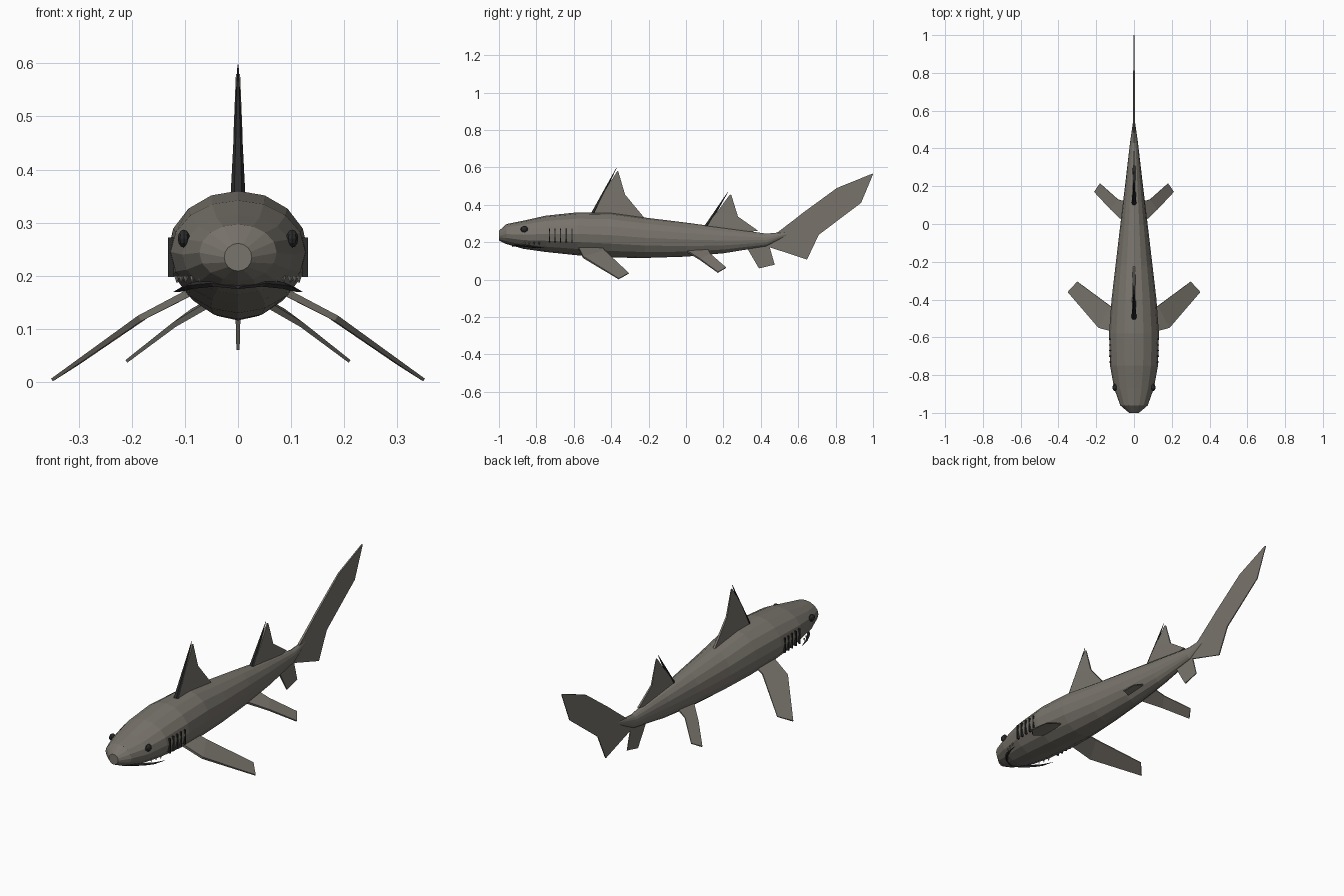
import bpy, bmesh, math
from mathutils import Vector

if "Cube" in bpy.data.objects:
    bpy.data.objects.remove(bpy.data.objects["Cube"])


def material(name, rgb):
    m = bpy.data.materials.new(name)
    m.diffuse_color = (*rgb, 1)
    m.use_nodes = True
    m.node_tree.nodes["Principled BSDF"].inputs["Base Color"].default_value = m.diffuse_color
    return m


SKIN = material("skin", (0.19, 0.175, 0.15))
DARK = material("dark", (0.025, 0.025, 0.025))
TOOTH = material("tooth", (0.3, 0.29, 0.26))


def finish(name, bm, mat, mirror=False):
    bmesh.ops.recalc_face_normals(bm, faces=bm.faces)
    me = bpy.data.meshes.new(name)
    bm.to_mesh(me)
    bm.free()
    ob = bpy.data.objects.new(name, me)
    bpy.context.collection.objects.link(ob)
    me.materials.append(mat)
    if mirror:
        mod = ob.modifiers.new("mirror", 'MIRROR')
        mod.use_mirror_merge = False
    return ob


def loft(name, rings, mat, mirror=False):
    """Skin a list of equal-length point rings and cap both ends."""
    bm = bmesh.new()
    vs = [[bm.verts.new(p) for p in r] for r in rings]
    n = len(vs[0])
    for a, b in zip(vs, vs[1:]):
        for i in range(n):
            j = (i + 1) % n
            bm.faces.new((a[i], a[j], b[j], b[i]))
    bm.faces.new(vs[0])
    bm.faces.new(vs[-1])
    return finish(name, bm, mat, mirror)


def fin(name, sections, normal, mirror=False):
    """Sections are (leading point, trailing point, half thickness)."""
    n = Vector(normal).normalized()
    rings = []
    for a, b, t in sections:
        a, b = Vector(a), Vector(b)
        rings.append([a + n * t, b + n * t * 0.5, b - n * t * 0.5, a - n * t])
    return loft(name, rings, SKIN, mirror)


def mid_fin(name, sections):
    return fin(name, [((0, *a), (0, *b), t) for a, b, t in sections], (1, 0, 0))


def cone(name, base, tip, radius, mat, sides=6, mirror=False):
    base, tip = Vector(base), Vector(tip)
    q = (tip - base).to_track_quat('Z', 'Y')
    rings = []
    for p, r in ((base, radius), (tip, radius * 0.08)):
        rings.append([p + q @ Vector((r * math.cos(k * math.tau / sides),
                                      r * math.sin(k * math.tau / sides), 0))
                      for k in range(sides)])
    return loft(name, rings, mat, mirror)


# Body: y, top z, bottom z, half width
profile = [(-1.0, .261, .209, .026), (-.96, .297, .19, .073), (-.87, .315, .165, .105),
           (-.75, .342, .148, .127), (-.58, .36, .13, .132), (-.4, .358, .118, .119),
           (-.22, .332, .116, .098), (0, .305, .123, .072), (.2, .278, .141, .048),
           (.43, .246, .178, .021), (.55, .257, .24, .004)]
SIDES = 16
loft("body", [[(w * math.sin(k * math.tau / SIDES), y,
                (t + b) / 2 + (t - b) / 2 * math.cos(k * math.tau / SIDES))
               for k in range(SIDES)] for y, t, b, w in profile], SKIN)

# Dorsal, tail and anal fins
mid_fin("front_dorsal_fin", [((-.5, .34), (-.21, .315), .012),
                             ((-.43, .48), (-.326, .455), .008),
                             ((-.368, .58), (-.362, .578), .004)])
mid_fin("rear_dorsal_fin", [((.1, .27), (.305, .25), .011),
                            ((.113, .295), (.385, .262), .01),
                            ((.165, .36), (.278, .337), .007),
                            ((.235, .455), (.242, .453), .003)])
mid_fin("tail_fin", [((.44, .215), (.433, .178), .006), ((.6, .337), (.647, .107), .005),
                     ((.615, .35), (.71, .24), .005), ((.807, .49), (.936, .41), .004),
                     ((.997, .567), (1.0, .563), .003)])
mid_fin("anal_fin", [((.32, .18), (.443, .19), .006), ((.39, .06), (.474, .08), .003)])

# Spines ahead of the dorsal fins
cone("front_spine", (0, -.497, .35), (0, -.372, .597), .014, DARK)
cone("rear_spine", (0, .107, .28), (0, .225, .47), .013, DARK)

# Paired fins
fin("pectoral_fins", [((.06, -.583, .185), (.05, -.455, .185), .007),
                      ((.185, -.55, .12), (.125, -.435, .155), .006),
                      ((.35, -.36, .004), (.3, -.305, .034), .003)], (.55, 0, .83), True)
fin("pelvic_fins", [((.04, .0, .155), (.03, .115, .165), .006),
                    ((.12, .075, .108), (.085, .13, .137), .005),
                    ((.21, .17, .039), (.18, .215, .064), .003)], (.55, 0, .83), True)

# Eyes
bm = bmesh.new()
bmesh.ops.create_uvsphere(bm, u_segments=10, v_segments=6, radius=1)
bmesh.ops.scale(bm, vec=(.012, .02, .017), verts=bm.verts)
bmesh.ops.translate(bm, vec=(.102, -.865, .27), verts=bm.verts)
finish("eyes", bm, DARK, True)

# Gill slits
bm = bmesh.new()
for i in range(5):
    res = bmesh.ops.create_cube(bm, size=1)["verts"]
    bmesh.ops.scale(bm, vec=(.012, .006, .075), verts=res)
    bmesh.ops.translate(bm, vec=(.126, -.73 + i * .03, .235), verts=res)
finish("gill_slits", bm, DARK, True)

# Mouth: crescent slit under the snout, with a row of small teeth
arc = [(0, -.93, .18, .006), (.045, -.912, .186, .008), (.085, -.865, .182, .008),
       (.105, -.82, .175, .006), (.12, -.76, .17, .001)]
loft("mouth", [[(x + r * c, y, z + r * .8 * s) for c, s in ((1, 0), (0, 1), (-1, 0), (0, -1))]
               for x, y, z, r in arc], DARK, True)
for i, (x, y) in enumerate([(.072, -.885), (.086, -.862), (.098, -.838), (.107, -.812), (.115, -.785)]):
    cone(f"tooth_{i + 1}", (x, y, .2), (x, y, .186), .005, TOOTH, 4, True)
